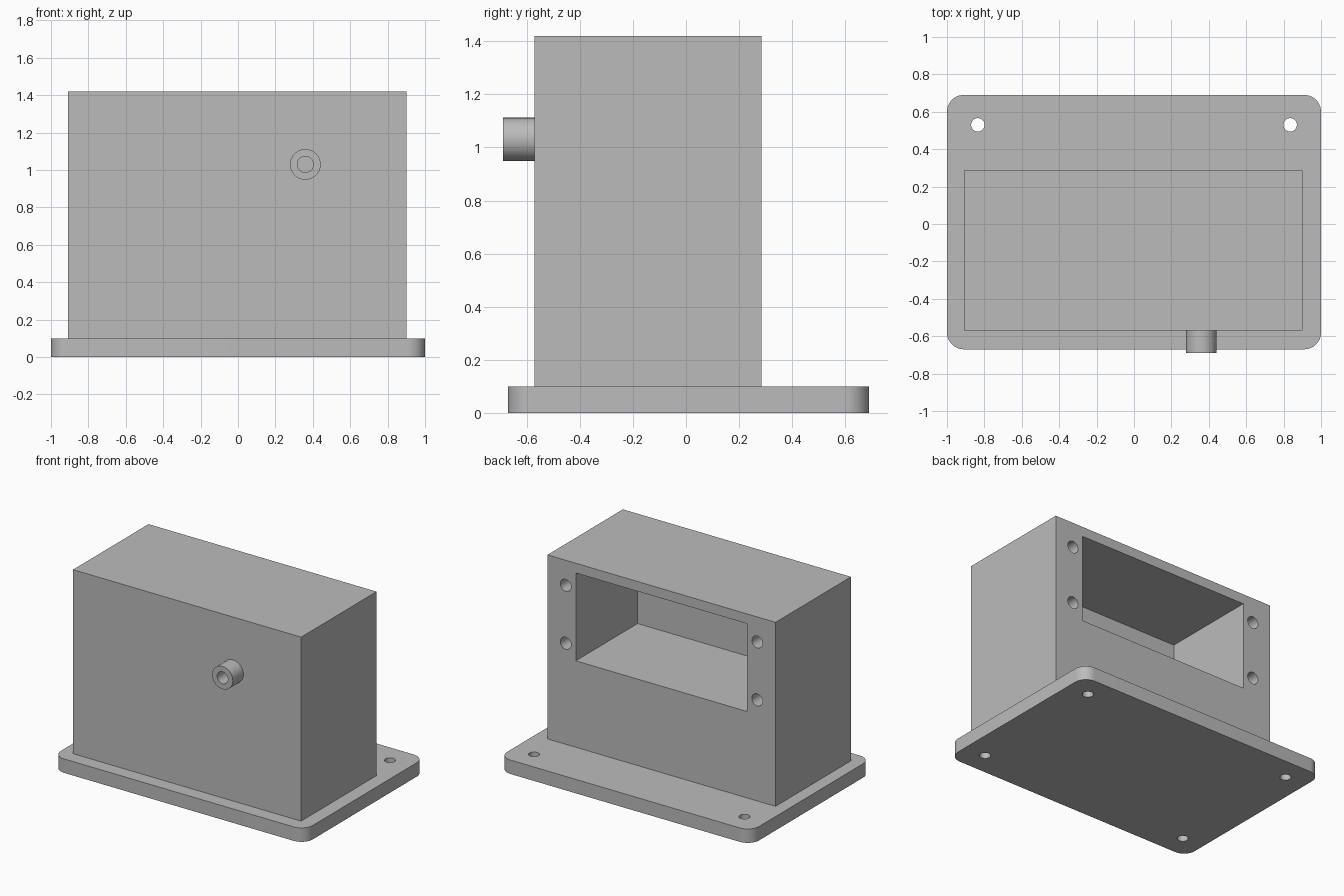
import bpy, bmesh
from math import radians
from mathutils import Matrix

default = bpy.data.objects.get("Cube")
if default:
    bpy.data.objects.remove(default, do_unlink=True)

grey = bpy.data.materials.new("plain_grey")
grey.use_nodes = True
COLOUR = (0.5, 0.5, 0.5, 1)
grey.diffuse_color = COLOUR
grey.node_tree.nodes["Principled BSDF"].inputs["Base Color"].default_value = COLOUR


def finish(name, bm):
    mesh = bpy.data.meshes.new(name)
    bm.to_mesh(mesh)
    bm.free()
    mesh.materials.append(grey)
    obj = bpy.data.objects.new(name, mesh)
    bpy.context.collection.objects.link(obj)
    return obj


def block(name, low, high, corner=0):
    """Box between two corners, with optional rounded upright edges."""
    bm = bmesh.new()
    size = [h - l for l, h in zip(low, high)]
    middle = [(h + l) / 2 for l, h in zip(low, high)]
    bmesh.ops.create_cube(bm, size=1, matrix=Matrix.Translation(middle) @ Matrix.Diagonal((*size, 1)))
    if corner:
        upright = [e for e in bm.edges if abs(e.verts[0].co.z - e.verts[1].co.z) > 0.01]
        bmesh.ops.bevel(bm, geom=upright, offset=corner, segments=10, profile=0.5, affect='EDGES')
    return finish(name, bm)


def rod(name, centre, radius, length, along_y=False):
    bm = bmesh.new()
    turn = Matrix.Rotation(radians(90 if along_y else 0), 4, 'X')
    bmesh.ops.create_cone(bm, cap_ends=True, segments=40, radius1=radius, radius2=radius,
                          depth=length, matrix=Matrix.Translation(centre) @ turn)
    return finish(name, bm)


def activate(obj):
    bpy.ops.object.select_all(action='DESELECT')
    obj.select_set(True)
    bpy.context.view_layer.objects.active = obj


def cut(obj, cutters):
    for cutter in cutters:
        activate(obj)
        mod = obj.modifiers.new("cut", 'BOOLEAN')
        mod.operation = 'DIFFERENCE'
        mod.solver = 'EXACT'
        mod.object = cutter
        bpy.ops.object.modifier_apply(modifier=mod.name)
        bpy.data.objects.remove(cutter, do_unlink=True)


FRONT, BACK = -0.57, 0.285
BASE_TOP = 0.1

# Base plate with four mounting holes
base = block("base_plate", (-1, -0.67, 0), (1, 0.69, BASE_TOP), corner=0.09)
cut(base, [rod("mount_cutter", (x, y, BASE_TOP / 2), 0.036, 0.3)
           for x in (-0.835, 0.835) for y in (-0.505, 0.53)])

# Housing with a rear pocket and four blind screw holes
housing = block("housing", (-0.91, FRONT, BASE_TOP), (0.9, BACK, 1.42))
pocket = block("pocket_cutter", (-0.685, -0.415, 0.72), (0.675, BACK + 0.1, 1.35))
screws = [rod("screw_cutter", (x, BACK, z), 0.043, 0.5, along_y=True)
          for x in (-0.765, 0.755) for z in (0.825, 1.24)]
cut(housing, [pocket] + screws)

# Hollow spout on the front
spout = rod("front_spout", (0.36, (FRONT - 0.69) / 2, 1.03), 0.082, 0.69 + FRONT, along_y=True)
cut(spout, [rod("bore_cutter", (0.36, -0.63, 1.03), 0.043, 0.4, along_y=True)])

# Smooth the round surfaces, keep edges crisp
for part in (base, housing, spout):
    activate(part)
    bpy.ops.object.shade_smooth_by_angle(angle=radians(30))
